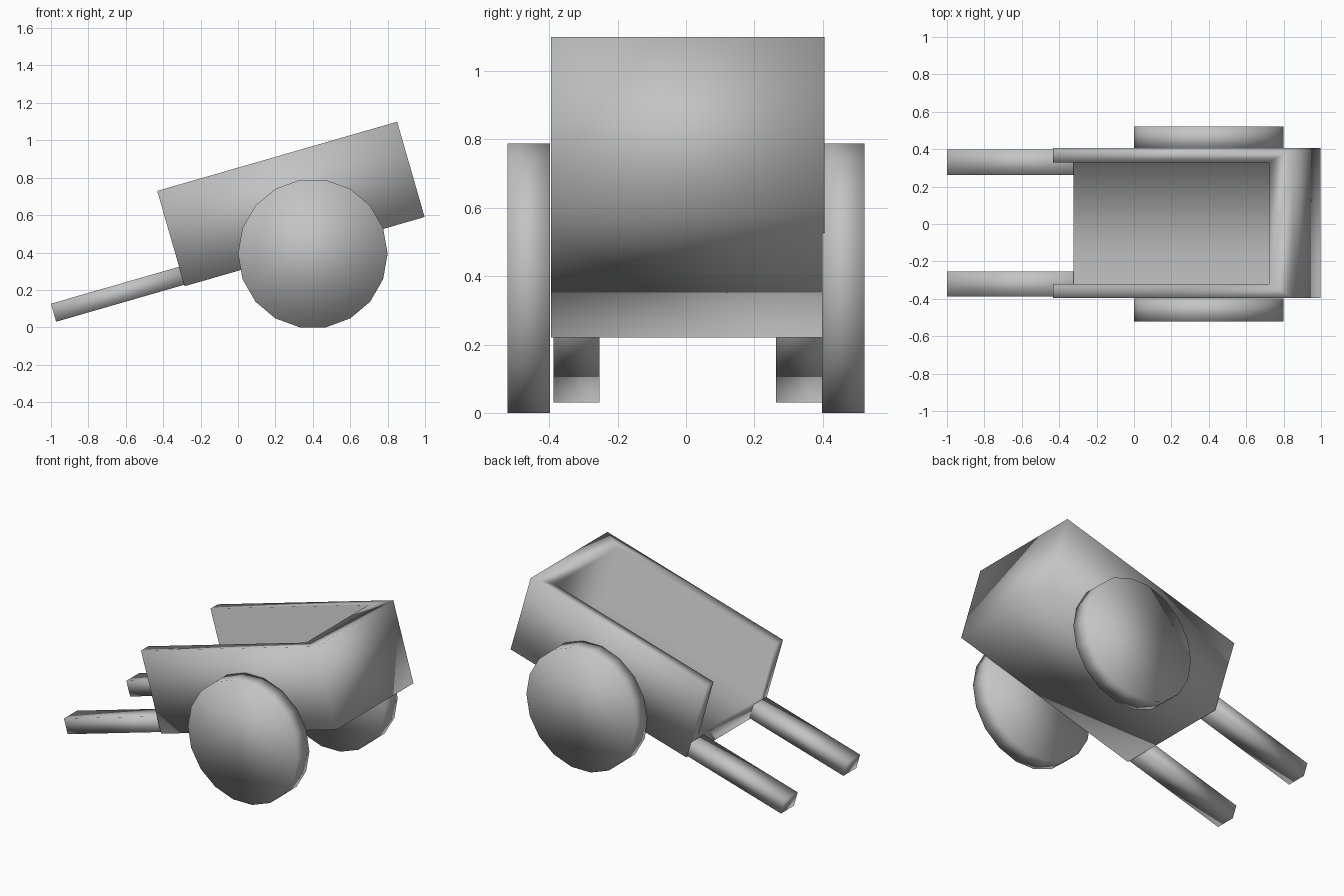
import bpy
import bmesh
from math import atan2, radians
from mathutils import Matrix, Vector

old = bpy.data.objects.get("Cube")
if old:
    bpy.data.objects.remove(old, do_unlink=True)

# One grey for the whole cart
grey = bpy.data.materials.new("plain_grey")
grey.use_nodes = True
grey.diffuse_color = (0.55, 0.55, 0.55, 1)
grey.node_tree.nodes["Principled BSDF"].inputs["Base Color"].default_value = grey.diffuse_color

# Tilted frame: origin at the lower open end of the tray, x along the floor
TILT = atan2(0.37, 1.283)
FRAME = Matrix.Translation((-0.285, 0.005, 0.22)) @ Matrix.Rotation(-TILT, 4, 'Y')
LENGTH, HEIGHT, HALF_WIDTH = 1.335, 0.53, 0.4
FLOOR, SIDE = 0.135, 0.075


def finish(name, bm):
    """Turn a bmesh into a smooth grey object."""
    bmesh.ops.recalc_face_normals(bm, faces=bm.faces[:])
    mesh = bpy.data.meshes.new(name)
    bm.to_mesh(mesh)
    bm.free()
    mesh.materials.append(grey)
    mesh.shade_smooth()
    obj = bpy.data.objects.new(name, mesh)
    bpy.context.scene.collection.objects.link(obj)
    return obj


def tilted_box(name, low, high):
    """Box between two corners given in the tilted frame."""
    low, high = Vector(low), Vector(high)
    bm = bmesh.new()
    size = Matrix.Diagonal((*(high - low), 1))
    bmesh.ops.create_cube(bm, size=1, matrix=FRAME @ Matrix.Translation((low + high) / 2) @ size)
    return finish(name, bm)


# Tray: a block hollowed from the top and the handle end
tray = tilted_box("tray", (0, -HALF_WIDTH, 0), (LENGTH, HALF_WIDTH, HEIGHT))
inner = HALF_WIDTH - SIDE
cutter = tilted_box("tray_cutter", (-0.2, -inner, FLOOR), (LENGTH - FLOOR, inner, HEIGHT + 0.2))
cutter.hide_render = True
hollow = tray.modifiers.new("hollow", 'BOOLEAN')
hollow.operation = 'DIFFERENCE'
hollow.solver = 'EXACT'
hollow.object = cutter
bpy.context.view_layer.objects.active = tray
bpy.ops.object.modifier_apply(modifier=hollow.name)
bpy.data.objects.remove(cutter, do_unlink=True)
tray.data.shade_smooth()

# Handles and wheels, one of each per side
for side, label in ((-1, "front"), (1, "back")):
    y_inner, y_outer = sorted((side * 0.258, side * 0.393))
    tilted_box(label + "_handle", (-0.713, y_inner, 0.008), (0.05, y_outer, 0.108))

    bm = bmesh.new()
    place = Matrix.Translation((0.4, side * 0.46, 0.394)) @ Matrix.Rotation(radians(90), 4, 'X')
    bmesh.ops.create_cone(bm, cap_ends=True, segments=18, radius1=0.4, radius2=0.4,
                          depth=0.125, matrix=place @ Matrix.Rotation(radians(90), 4, 'Z'))
    finish(label + "_wheel", bm)
